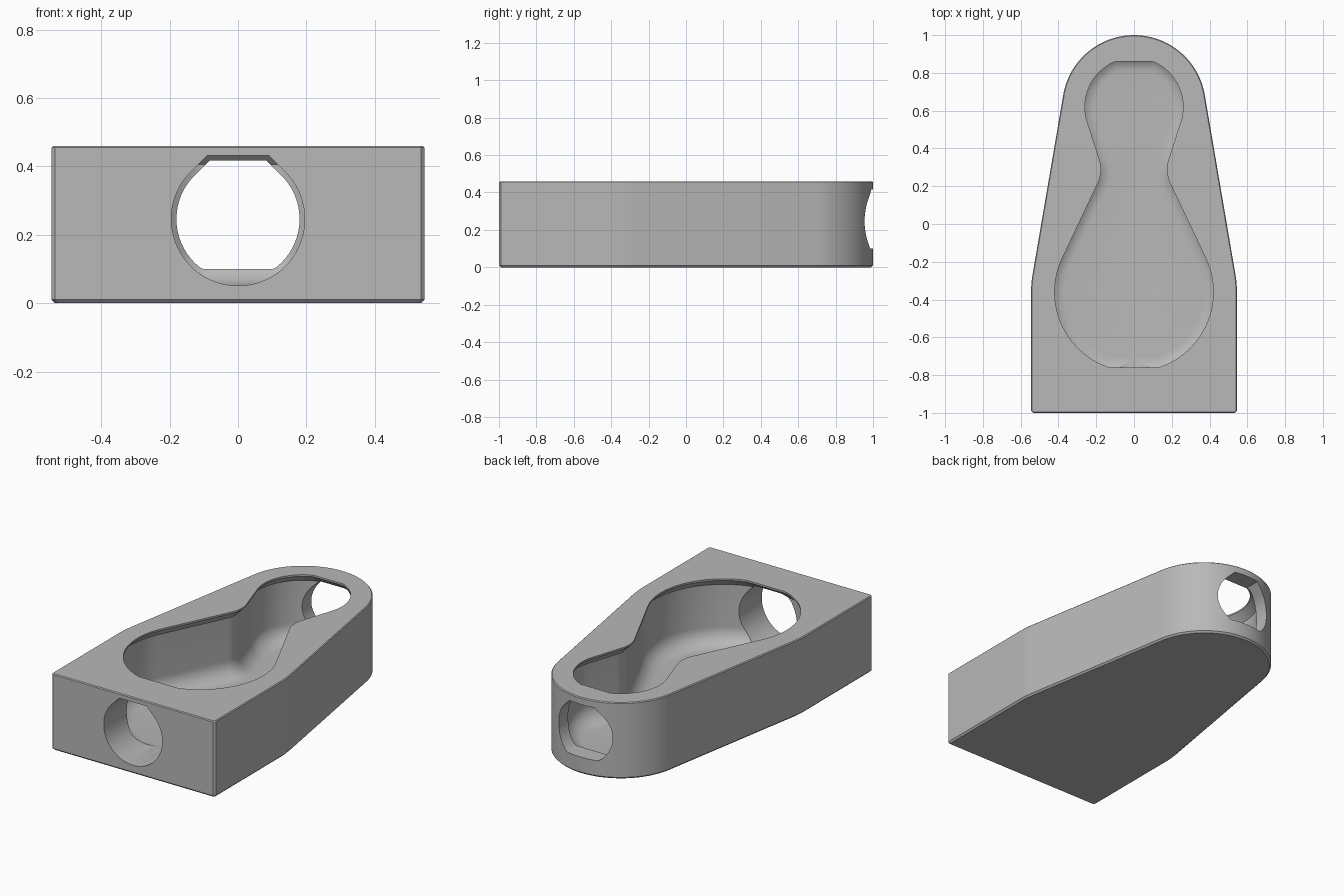
import bpy, bmesh
from math import radians, sin, cos, sqrt, pi

cube = bpy.data.objects.get("Cube")
if cube:
    bpy.data.objects.remove(cube, do_unlink=True)

grey = bpy.data.materials.new("plain grey")
grey.use_nodes = True
grey.diffuse_color = (0.48, 0.48, 0.48, 1)
grey.node_tree.nodes["Principled BSDF"].inputs["Base Color"].default_value = grey.diffuse_color


def arc(cx, cy, r, start, end, n):
    """Points along an arc, angles in degrees."""
    angles = [radians(start + (end - start) * i / n) for i in range(n + 1)]
    return [(cx + r * cos(a), cy + r * sin(a)) for a in angles]


def mirrored(half):
    """Close a right-hand half outline with its mirror image."""
    return half + [(-x, y) for x, y in reversed(half) if x > 1e-4]


def loft(name, rings):
    """Skin a stack of equal-length closed loops and cap both ends."""
    bm = bmesh.new()
    loops = [[bm.verts.new(p) for p in ring] for ring in rings]
    n = len(loops[0])
    for low, high in zip(loops, loops[1:]):
        for i in range(n):
            j = (i + 1) % n
            bm.faces.new((low[i], low[j], high[j], high[i]))
    bm.faces.new(loops[0][::-1])
    bm.faces.new(loops[-1])
    bmesh.ops.recalc_face_normals(bm, faces=bm.faces)
    mesh = bpy.data.meshes.new(name)
    bm.to_mesh(mesh)
    bm.free()
    mesh.materials.append(grey)
    obj = bpy.data.objects.new(name, mesh)
    bpy.context.collection.objects.link(obj)
    return obj


HEIGHT = 0.46
BIG_Y, SMALL_Y = -0.36, 0.62


def shell_outline(o, z):
    """Square front, tapering sides and round back, offset outward by o."""
    half = [(0.535 + o, -1 - o), (0.545 + o, -0.99 - o)]
    half += arc(0, BIG_Y, 0.545 + o, 0, 9.6, 6)
    half += arc(0, SMALL_Y, 0.38 + o, 9.6, 90, 32)
    return [(x, y, z) for x, y in mirrored(half)]


def cavity_outline(o, z):
    """Pear-shaped outline with a narrow neck and flat ends, offset by o."""
    half = arc(0, BIG_Y, 0.42 + o, -89.9, 24, 40)
    half += arc(0.35, 0.29, 0.175 - o, 204, 160, 14)
    half += arc(0, SMALL_Y, 0.26 + o, -20, 89.9, 36)
    half = [(x, min(max(y, -0.76 - o), 0.86 + o)) for x, y in half]
    return [(x, y, z) for x, y in mirrored(half)]


# Outer shell with small chamfers at top and bottom
shell = loft("tapered_housing", [
    shell_outline(-0.01, 0), shell_outline(0, 0.01),
    shell_outline(0, HEIGHT - 0.005), shell_outline(-0.005, HEIGHT)])

# Cavity: rounded floor edge, straight wall, overhanging lip
WALL, FILLET, FLOOR = 0.045, 0.1, 0.05
rings = []
for i in range(11):
    a = i / 10 * pi / 2
    rings.append(cavity_outline(WALL - FILLET * (1 - sin(a)), FLOOR + FILLET * (1 - cos(a))))
rings += [cavity_outline(WALL, 0.405), cavity_outline(0, 0.45), cavity_outline(0, 0.55)]
cutters = [loft("cavity_cutter", rings)]


def port_cutter(name, r, bottom, y0, y1):
    """Round port with sloped shoulders and a flat top, along y."""
    k = r * 0.95
    half = [(x, max(z, bottom)) for x, z in arc(0, 0, r, -89.9, 45, 36)]
    half.append((r * sqrt(2) - k, k))
    pts = mirrored(half)
    return loft(name, [[(x, y, 0.246 + z) for x, z in pts] for y in (y0, y1)])


# Front and back ports
cutters.append(port_cutter("front_port_cutter", 0.195, -1, -1.1, -0.6))
cutters.append(port_cutter("back_port_cutter", 0.18, -0.146, 0.72, 1.1))

bpy.ops.object.select_all(action="DESELECT")
shell.select_set(True)
bpy.context.view_layer.objects.active = shell
for cutter in cutters:
    cutter.hide_render = True
    mod = shell.modifiers.new(cutter.name, "BOOLEAN")
    mod.operation = "DIFFERENCE"
    mod.solver = "EXACT"
    mod.object = cutter
    bpy.ops.object.modifier_apply(modifier=mod.name)
for cutter in cutters:
    bpy.data.objects.remove(cutter, do_unlink=True)

bpy.ops.object.shade_smooth_by_angle(angle=radians(25))
